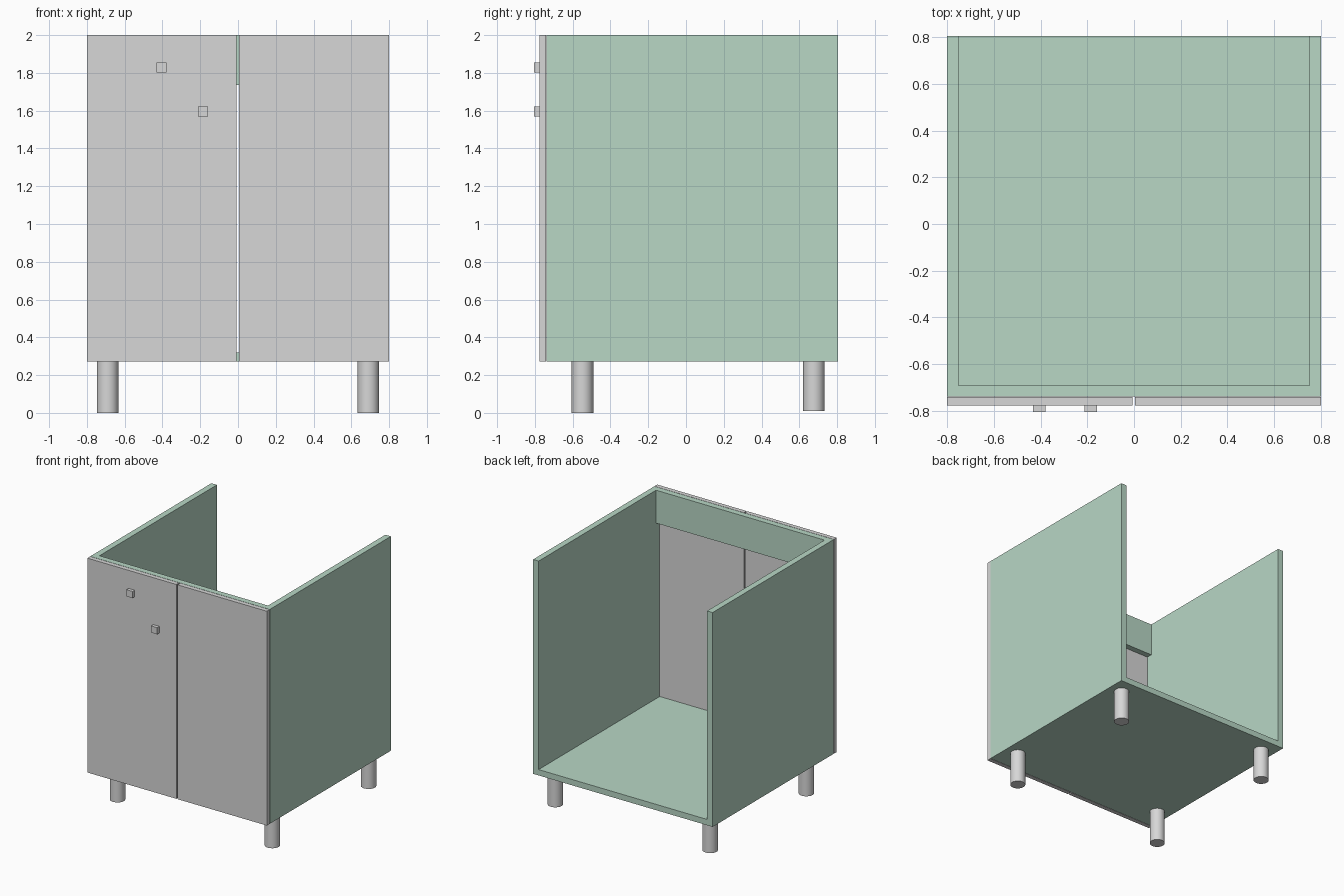
import bpy
import bmesh
import math
from mathutils import Matrix, Vector

cube = bpy.data.objects.get("Cube")
if cube:
    bpy.data.objects.remove(cube, do_unlink=True)


def make_material(name, rgb):
    mat = bpy.data.materials.new(name)
    mat.use_nodes = True
    color = (*rgb, 1.0)
    mat.diffuse_color = color
    mat.node_tree.nodes["Principled BSDF"].inputs["Base Color"].default_value = color
    return mat


GREEN = make_material("sage green", (0.48, 0.68, 0.56))
GREY = make_material("light grey", (0.68, 0.68, 0.68))


def add_object(name, bm, mat):
    mesh = bpy.data.meshes.new(name)
    bm.to_mesh(mesh)
    bm.free()
    mesh.materials.append(mat)
    obj = bpy.data.objects.new(name, mesh)
    bpy.context.collection.objects.link(obj)
    return obj


def box(name, low, high, mat):
    """Box spanning two opposite corners."""
    low, high = Vector(low), Vector(high)
    bm = bmesh.new()
    bmesh.ops.create_cube(bm, size=1.0, matrix=Matrix.Translation((low + high) / 2)
                          @ Matrix.Diagonal((*(high - low), 1.0)))
    return add_object(name, bm, mat)


def leg(name, x, y, bottom, top, radius):
    """Smooth round leg with flat ends."""
    bm = bmesh.new()
    bmesh.ops.create_cone(bm, cap_ends=True, segments=32, radius1=radius, radius2=radius,
                          depth=top - bottom,
                          matrix=Matrix.Translation((x, y, (bottom + top) / 2)))
    obj = add_object(name, bm, GREY)
    bpy.ops.object.select_all(action='DESELECT')
    obj.select_set(True)
    bpy.context.view_layer.objects.active = obj
    bpy.ops.object.shade_smooth_by_angle(angle=math.radians(30))


HALF = 0.80          # half width
INNER = 0.751        # inner face of the sides
FRONT, BACK = -0.738, 0.804
BASE, TOP = 0.273, 2.0
BOARD = 0.047
DOOR_BACK, DOOR_FRONT = -0.741, -0.776

# Carcass: open at the top and back
box("right_side", (-HALF, FRONT, BASE), (-INNER, BACK, TOP), GREEN)
box("left_side", (INNER, FRONT, BASE), (HALF, BACK, TOP), GREEN)
box("bottom_panel", (-INNER, FRONT, BASE), (INNER, BACK, BASE + BOARD), GREEN)
box("front_rail", (-INNER, FRONT, 1.735), (INNER, FRONT + BOARD, TOP), GREEN)

# Doors, with a narrow gap between them
box("right_door", (-HALF, DOOR_FRONT, BASE), (-0.007, DOOR_BACK, TOP), GREY)
box("left_door", (0.004, DOOR_FRONT, BASE), (HALF, DOOR_BACK, TOP), GREY)

# Square knobs on the right door
KNOB = 0.027
for name, x, z in (("upper_knob", -0.405, 1.828), ("lower_knob", -0.185, 1.595)):
    box(name, (x - KNOB, -0.804, z - KNOB), (x + KNOB, DOOR_FRONT, z + KNOB), GREY)

# Legs: the back pair is slightly shorter
for side, x in (("right", -0.69), ("left", 0.69)):
    leg("front_" + side + "_leg", x, -0.548, 0.0, BASE, 0.057)
    leg("back_" + side + "_leg", x, 0.677, 0.01, BASE, 0.057)
